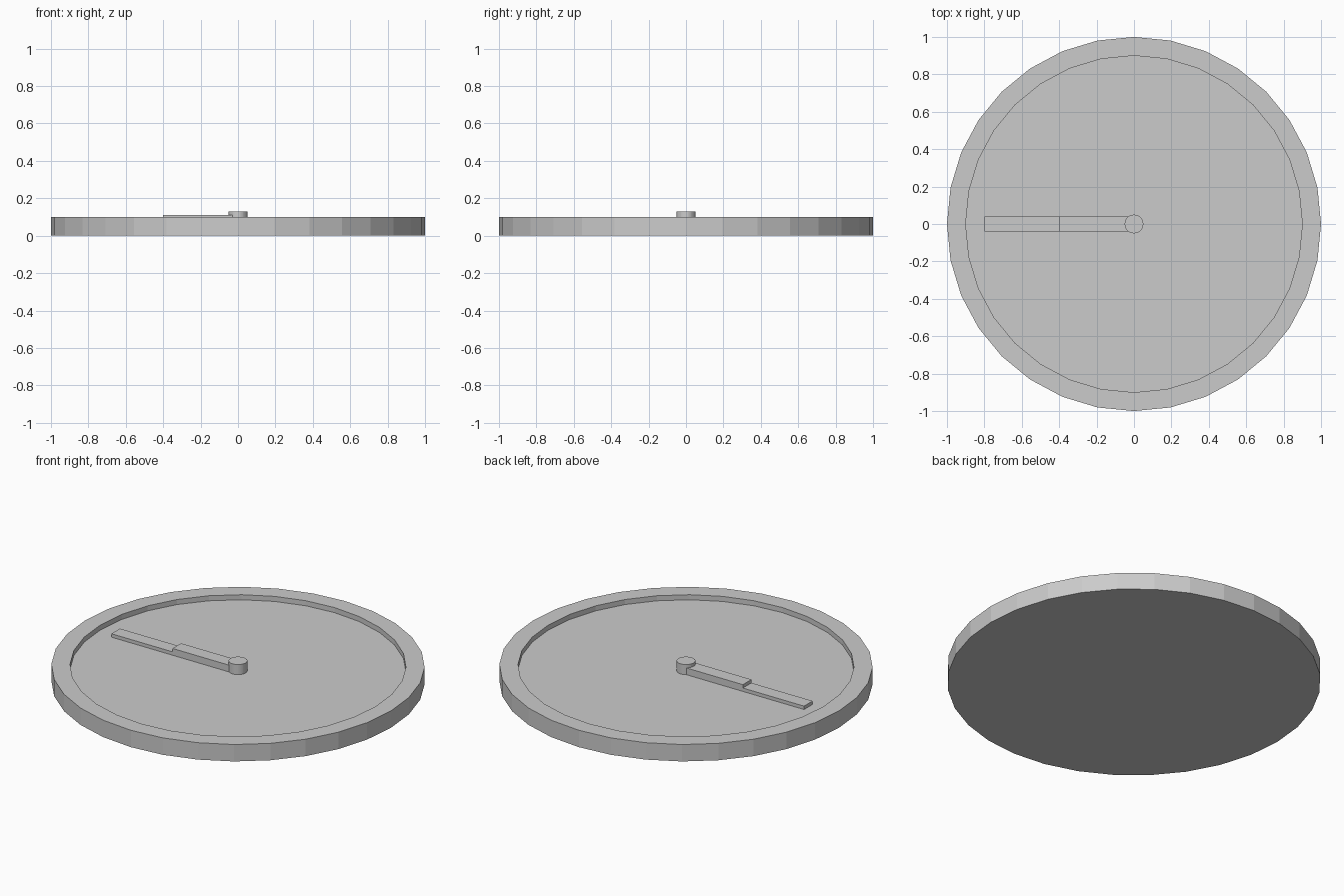
import bpy, bmesh
from mathutils import Matrix, Vector

if "Cube" in bpy.data.objects:
    bpy.data.objects.remove(bpy.data.objects["Cube"])

FLOOR = 0.07  # height of the recessed dial


def finish(name, bm):
    bmesh.ops.recalc_face_normals(bm, faces=bm.faces)
    mesh = bpy.data.meshes.new(name)
    bm.to_mesh(mesh)
    bm.free()
    obj = bpy.data.objects.new(name, mesh)
    bpy.context.collection.objects.link(obj)
    return obj


def disc(bm, radius, z0, z1, sides):
    bmesh.ops.create_cone(bm, cap_ends=True, segments=sides, radius1=radius,
                          radius2=radius, depth=z1 - z0,
                          matrix=Matrix.Translation((0, 0, (z0 + z1) / 2)))


def hand(name, length, z0, z1, width=0.08):
    bm = bmesh.new()
    size = Vector((length, width, z1 - z0))
    bmesh.ops.create_cube(bm, size=1, matrix=Matrix.Translation(
        (-length / 2, 0, (z0 + z1) / 2)) @ Matrix.Diagonal(size).to_4x4())
    return finish(name, bm)


# Clock case: disc with a raised rim around the sunken dial
bm = bmesh.new()
disc(bm, 1.0, 0, 0.1, 32)
top = max(bm.faces, key=lambda f: f.calc_center_median().z)
for scale, drop in ((0.9, 0), (1, 0.1 - FLOOR)):
    top = bmesh.ops.extrude_discrete_faces(bm, faces=[top])["faces"][0]
    bmesh.ops.scale(bm, vec=(scale, scale, 1), verts=top.verts)
    bmesh.ops.translate(bm, vec=(0, 0, -drop), verts=top.verts)
finish("clock_case", bm)

# Hands stacked on the dial
hand("minute_hand", 0.8, FLOOR, 0.09)
hand("hour_hand", 0.4, 0.09, 0.11)

# Centre hub
bm = bmesh.new()
disc(bm, 0.05, FLOOR, 0.13, 32)
finish("hub", bm)
